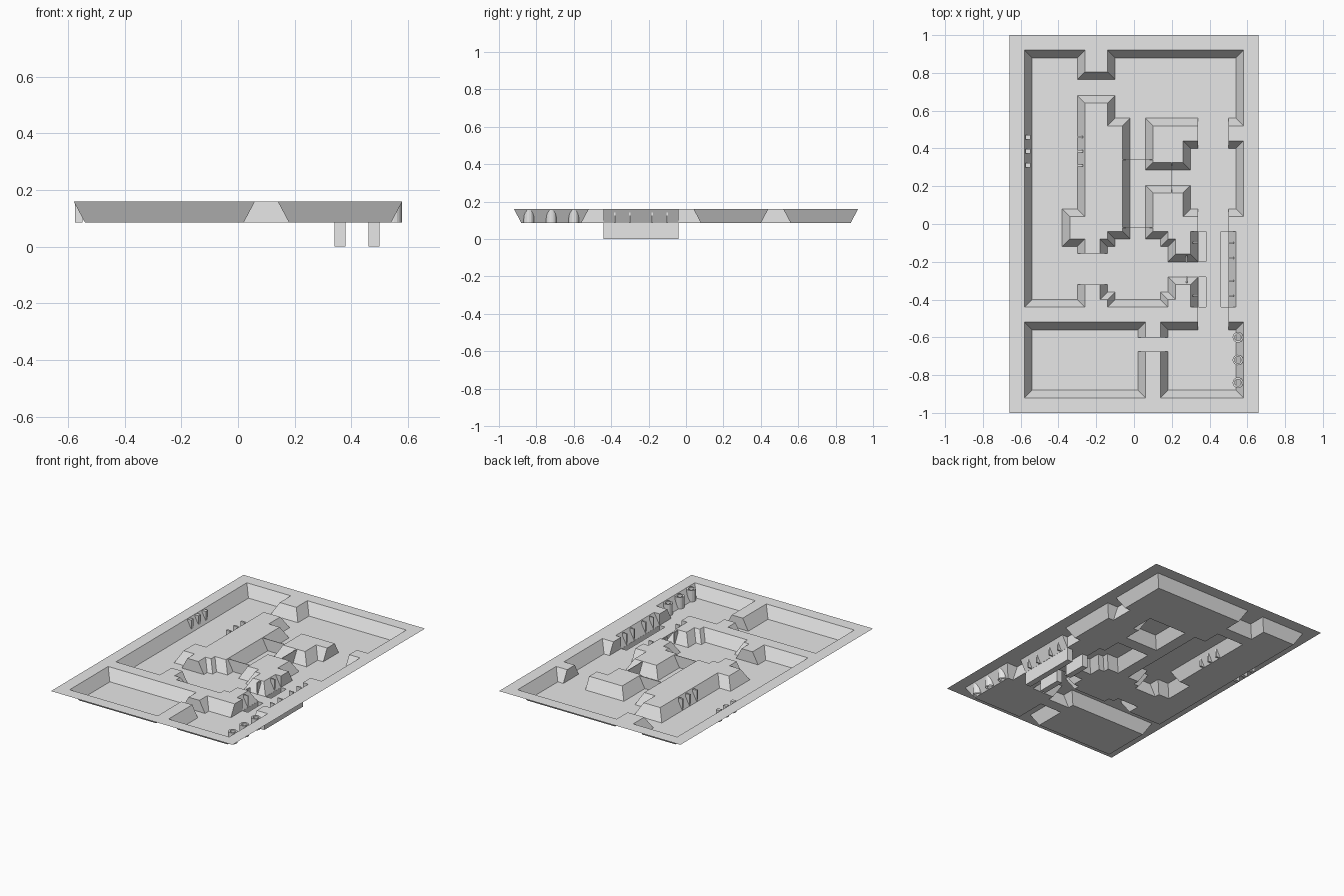
import bpy
import bmesh
from math import cos, sin, pi
from mathutils import Vector

cube = bpy.data.objects.get("Cube")
if cube:
    bpy.data.objects.remove(cube)

TOP, FLOOR, SLOPE = 0.16, 0.085, 0.04

stone = bpy.data.materials.new("stone_grey")
stone.use_nodes = True
GREY = (0.8, 0.8, 0.8, 1)
stone.diffuse_color = GREY
stone.node_tree.nodes["Principled BSDF"].inputs["Base Color"].default_value = GREY


def finish(bm, name):
    mesh = bpy.data.meshes.new(name)
    bm.to_mesh(mesh)
    bm.free()
    mesh.materials.append(stone)
    obj = bpy.data.objects.new(name, mesh)
    bpy.context.collection.objects.link(obj)
    return obj


def rectilinear(*steps):
    """Corners of a right-angled loop; steps alternate x and y, in hundredths."""
    x, y = steps[0], steps[1]
    points = [(x, y)]
    for i, s in enumerate(steps[2:]):
        x, y = (s, y) if i % 2 == 0 else (x, s)
        if (x, y) not in points:
            points.append((x, y))
    return [Vector((a / 100, b / 100)) for a, b in points]


def rect(x0, x1, y0, y1):
    return rectilinear(x0, y0, x1, y1, x0)


# Passages with upright walls: x range, y range
passages = [rect(-30, -14, -32, -15.5), rect(34, 50, 40, 56), rect(34, 50, -4, 8),
            rect(34, 50, -56, -44), rect(2, 18, -67.5, -60)]


def lean(a, b):
    """Outward shift of the upper edge of the wall standing on a-b."""
    m, d, e = (a + b) / 2, (b - a).normalized(), 0.001
    for p in passages:
        if p[0].x - e < m.x < p[2].x + e and p[0].y - e < m.y < p[2].y + e:
            return Vector((0, 0))
    return Vector((d.y, -d.x)) * SLOPE


def fill(loops, z, name):
    """Flat sheet bounded by the first loop, with the others as holes."""
    bm = bmesh.new()
    for loop in loops:
        vs = [bm.verts.new((*p, z)) for p in loop]
        for i, v in enumerate(vs):
            bm.edges.new((vs[i - 1], v))
    bmesh.ops.triangle_fill(bm, edges=bm.edges[:], use_beauty=True, normal=(0, 0, 1))
    for f in bm.faces:
        f.normal_update()
        if f.normal.z < 0:
            f.normal_flip()
    bmesh.ops.dissolve_limit(bm, angle_limit=0.01, verts=bm.verts[:], edges=bm.edges[:])
    finish(bm, name)


def walls(loop, name):
    """Sloping walls above a floor loop; returns the loop of their rim."""
    bm = bmesh.new()
    n = len(loop)
    rims = []
    for i, p in enumerate(loop):
        before, after = loop[i - 1], loop[(i + 1) % n]
        s, t = lean(before, p), lean(p, after)
        straight = abs((p - before).cross(after - p)) < 1e-7 if hasattr(p, "cross") else False
        rims.append([p + s, p + t] if straight else [p + s + t])
    low = [bm.verts.new((*p, FLOOR)) for p in loop]
    high = [[bm.verts.new((*q, TOP)) for q in r] for r in rims]
    for i in range(n):
        j = (i + 1) % n
        bm.faces.new((low[j], low[i], high[i][-1], high[j][0]))
        if len(high[i]) == 2:
            bm.faces.new((low[i], high[i][0], high[i][1]))
    finish(bm, name)
    return [q for r in rims for q in r]


def box(name, x0, x1, y0, y1, z0=FLOOR, z1=TOP):
    bm = bmesh.new()
    bmesh.ops.create_cube(bm, size=1)
    for v in bm.verts:
        v.co = ((x0, x1)[v.co.x > 0], (y0, y1)[v.co.y > 0], (z0, z1)[v.co.z > 0])
    return finish(bm, name)


# Floor outlines: the connected rooms, then the free-standing blocks inside
rooms = rectilinear(
    -54, 88, -54, -40, -30, -32, -14, -36, -10, -40, 14, -36, 18, -28, 34, -44,
    34, -56, 18, -60, 2, -56, -54, -88, 2, -67.5, 18, -88, 54, -56, 50, -44,
    50, -4, 50, 8, 54, 40, 50, 56, 54, 88, -10, 76.5, -30, 88)
west_block = rectilinear(-30, 68, -10, 56, -2, -8, -10, -12, -14, -15.5,
                         -30, -12, -38, 8, -30)
north_block = rectilinear(6, 56, 34, 40, 30, 28.5, 6)
east_block = rectilinear(6, 20.5, 30, 8, 34, -4, 34, -20, 18, -12, 14, -8, 6)
outlines = {"room_walls": rooms, "west_block_walls": west_block,
            "north_block_walls": north_block, "east_block_walls": east_block}
rims = [walls(loop, name) for name, loop in outlines.items()]

# Trenches sunk beside the hall path
trenches = [rect(34.1, 38, -44, -28.1), rect(34.1, 38, -19.9, -4), rect(46, 49.9, -44, -4)]
fill([rooms, west_block, north_block, east_block] + trenches, FLOOR, "room_floor")
for k, loop in enumerate(trenches):
    bm = bmesh.new()
    low = [bm.verts.new((*p, 0)) for p in loop]
    high = [bm.verts.new((*p, FLOOR)) for p in loop]
    bm.faces.new(low)
    for i in range(4):
        bm.faces.new((low[i], low[i - 1], high[i - 1], high[i]))
    finish(bm, f"trench_{k + 1}")

# Top sheet: plate around the rooms, and a cap on every block
fill([rect(-66, 66, -100, 100), rims[0]], TOP, "top_plate")
for name, rim in zip(("west", "north", "east"), rims[1:]):
    fill([rim], TOP, name + "_block_cap")


# Thin doors across the passages, flared like the walls
def door(name, centre, half, along_x):
    bm = bmesh.new()
    rows = []
    for t in (-0.002, 0.002):
        flat = [(-half, FLOOR), (half, FLOOR), (half + SLOPE, TOP), (-half - SLOPE, TOP)]
        rows.append([bm.verts.new((centre[0] + (u if along_x else t),
                                   centre[1] + (t if along_x else u), z)) for u, z in flat])
    for row in rows:
        bm.faces.new(row)
    for i in range(4):
        bm.faces.new((rows[0][i - 1], rows[0][i], rows[1][i], rows[1][i - 1]))
    bmesh.ops.recalc_face_normals(bm, faces=bm.faces[:])
    finish(bm, name)


door("north_door", (0.02, 0.34), 0.04, True)
door("south_door", (0.02, -0.02), 0.04, True)
door("east_door", (0.2, 0.245), 0.04, False)

# Ribs on the west walls and the hall walls
for k in range(3):
    y = 0.31 + k * 0.075
    box(f"west_rib_{k}", -0.575, -0.548, y - 0.012, y + 0.012)
    box(f"block_rib_{k}", -0.3, -0.27, y - 0.006, y + 0.006)
for y in (-0.1, -0.38):
    box("hall_rib_left", 0.31, 0.34, y - 0.004, y + 0.004)
for y in (-0.1, -0.18, -0.3, -0.38):
    box("hall_rib_right", 0.5, 0.53, y - 0.004, y + 0.004)
for y in (-0.185, -0.295):
    box("passage_jamb", 0.276, 0.284, y - 0.018, y + 0.018)

# Hollow round columns along the wall of the front right room
for y in (-0.6, -0.72, -0.84):
    bm = bmesh.new()
    rings = [[bm.verts.new((0.55 + r * cos(a * pi / 8), y + r * sin(a * pi / 8), z))
              for a in range(16)]
             for r, z in ((0.028, FLOOR), (0.028, TOP), (0.018, TOP), (0.018, FLOOR))]
    for lower, upper in zip(rings, rings[1:]):
        for i in range(16):
            bm.faces.new((lower[i - 1], lower[i], upper[i], upper[i - 1]))
    finish(bm, "round_column")
